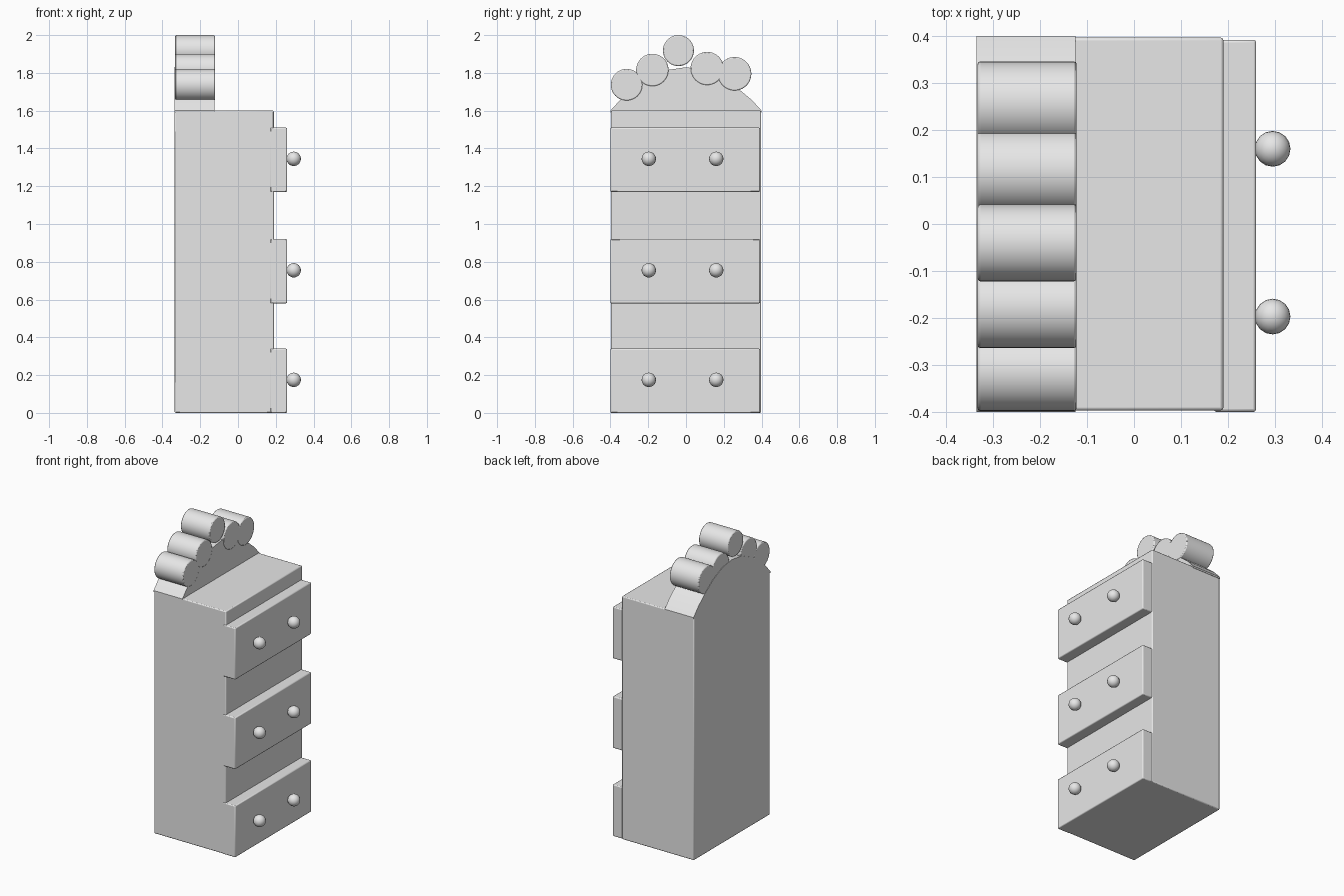
import bpy, bmesh, math
from mathutils import Vector

cube = bpy.data.objects.get("Cube")
if cube:
    bpy.data.objects.remove(cube, do_unlink=True)

grey = bpy.data.materials.new("plain grey")
grey.use_nodes = True
grey.diffuse_color = (0.8, 0.8, 0.8, 1)
grey.node_tree.nodes["Principled BSDF"].inputs["Base Color"].default_value = (0.8, 0.8, 0.8, 1)


def finish(name, bm, bevel=0.0):
    """Turn a bmesh into a shaded, optionally softened object."""
    bmesh.ops.recalc_face_normals(bm, faces=bm.faces)
    mesh = bpy.data.meshes.new(name)
    bm.to_mesh(mesh)
    bm.free()
    mesh.materials.append(grey)
    obj = bpy.data.objects.new(name, mesh)
    bpy.context.collection.objects.link(obj)
    if bevel:
        mod = obj.modifiers.new("soft edges", "BEVEL")
        mod.width, mod.segments = bevel, 2
        mod.limit_method, mod.angle_limit = "ANGLE", math.radians(40)
    bpy.ops.object.select_all(action="DESELECT")
    obj.select_set(True)
    bpy.context.view_layer.objects.active = obj
    bpy.ops.object.shade_smooth_by_angle(angle=math.radians(35))
    return obj


def prism(name, outline, x0, x1, bevel=0.006):
    """Extrude a (y, z) outline along x."""
    bm = bmesh.new()
    face = bm.faces.new([bm.verts.new((x0, y, z)) for y, z in outline])
    ext = bmesh.ops.extrude_face_region(bm, geom=[face])
    moved = [v for v in ext["geom"] if isinstance(v, bmesh.types.BMVert)]
    bmesh.ops.translate(bm, verts=moved, vec=Vector((x1 - x0, 0, 0)))
    return finish(name, bm, bevel)


def block(name, x0, x1, y0, y1, z0, z1):
    return prism(name, [(y0, z0), (y1, z0), (y1, z1), (y0, z1)], x0, x1)


BACK, FACE, DRAWER_FACE, CREST_FACE = -0.335, 0.19, 0.26, -0.125

# Cabinet body
block("cabinet_body", BACK, FACE, -0.397, 0.397, 0, 1.6)

# Three protruding drawers, each with two round knobs
for level, (z0, z1, knob_z) in zip(
        ("bottom", "middle", "top"),
        ((0, 0.34, 0.175), (0.58, 0.92, 0.755), (1.17, 1.51, 1.345))):
    block(level + "_drawer", FACE - 0.02, DRAWER_FACE, -0.4, 0.392, z0, z1)
    for side, y in (("near", -0.197), ("far", 0.16)):
        bm = bmesh.new()
        bmesh.ops.create_uvsphere(bm, u_segments=16, v_segments=12, radius=0.038)
        bmesh.ops.translate(bm, verts=bm.verts, vec=Vector((0.295, y, knob_z)))
        finish(f"{level}_{side}_knob", bm)

# Arched panel carrying the crest
arch = [(-0.4, 1.59), (0.4, 1.59), (0.4, 1.6), (0.35, 1.655), (0.29, 1.705),
        (0.2, 1.77), (0.1, 1.815), (0, 1.83), (-0.1, 1.815), (-0.2, 1.77),
        (-0.29, 1.71), (-0.35, 1.655), (-0.4, 1.6)]
prism("crest_panel", arch, BACK, CREST_FACE, 0)

# Scalloped lobes along the arch
lobes = ((-0.314, 1.737, 0.084), (-0.178, 1.815, 0.086), (-0.04, 1.918, 0.082),
         (0.112, 1.823, 0.088), (0.257, 1.795, 0.089))
SIDES = 40
for i, (cy, cz, r) in enumerate(lobes, 1):
    ring = [(cy + r * math.cos(math.tau * k / SIDES),
             cz + r * math.sin(math.tau * k / SIDES)) for k in range(SIDES)]
    prism(f"crest_lobe_{i}", ring, BACK + 0.002, CREST_FACE + 0.003)
